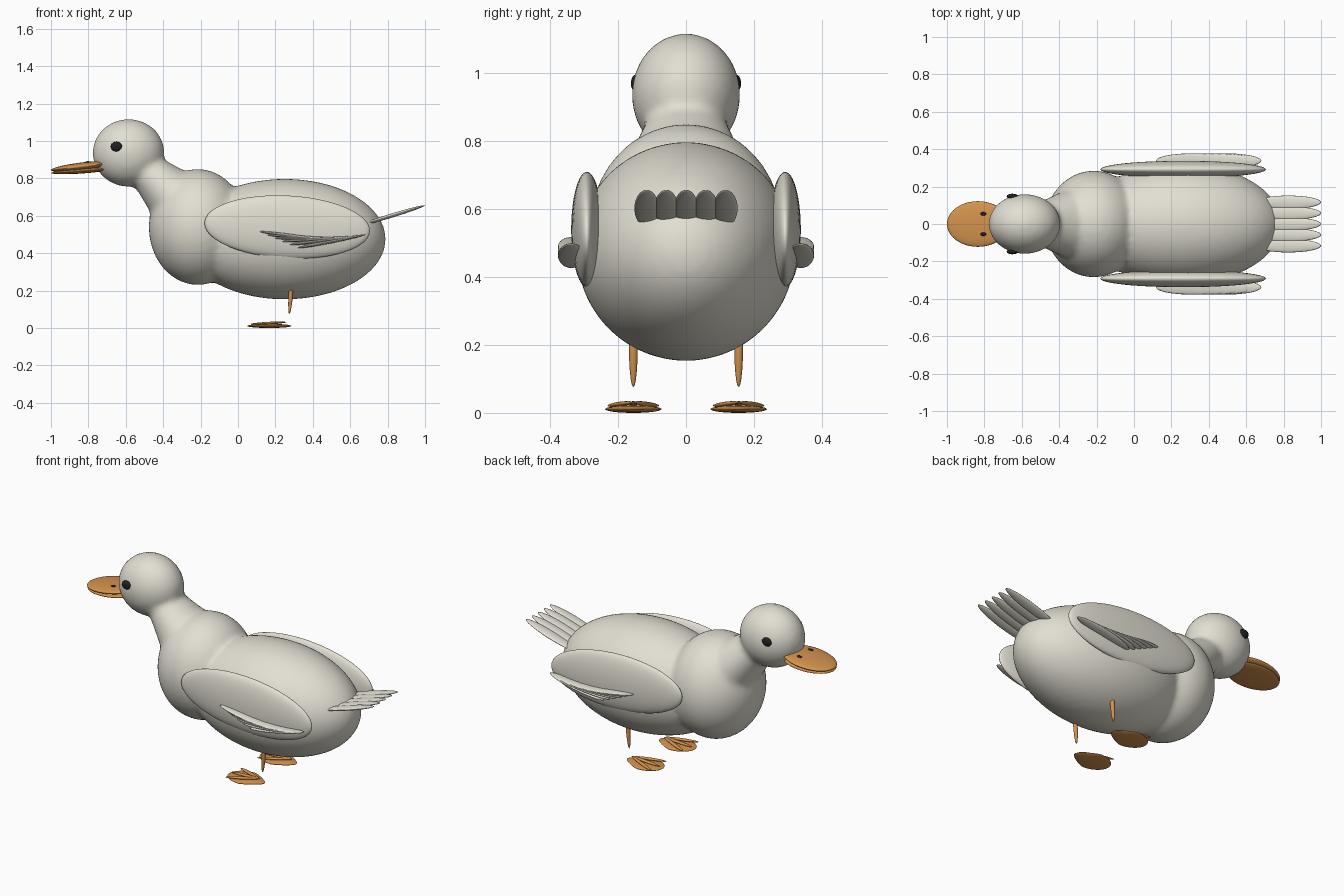
import bpy
from math import radians, atan2
from mathutils import Vector

if "Cube" in bpy.data.objects:
    bpy.data.objects.remove(bpy.data.objects["Cube"], do_unlink=True)


def material(name, rgb):
    m = bpy.data.materials.new(name)
    m.use_nodes = True
    m.diffuse_color = (*rgb, 1)
    bsdf = m.node_tree.nodes["Principled BSDF"]
    bsdf.inputs["Base Color"].default_value = (*rgb, 1)
    bsdf.inputs["Roughness"].default_value = 0.7
    return m


cream = material("cream feathers", (0.76, 0.74, 0.65))
orange = material("orange", (0.65, 0.29, 0.075))
black = material("black", (0.015, 0.015, 0.015))


def finish(name, mat):
    ob = bpy.context.object
    ob.name = ob.data.name = name
    ob.data.materials.append(mat)
    bpy.ops.object.shade_smooth()
    return ob


def ellipsoid(name, loc, radii, mat, pitch=0, yaw=0, seg=32):
    """Pitch lifts the +x end, yaw turns about z; both in degrees."""
    bpy.ops.mesh.primitive_uv_sphere_add(
        segments=seg, ring_count=seg // 2, location=loc,
        rotation=(0, radians(-pitch), radians(yaw)))
    bpy.context.object.scale = radii
    bpy.ops.object.transform_apply(location=False, rotation=False, scale=True)
    return finish(name, mat)


# Body, breast, neck and head blended into one skin
parts = [
    ellipsoid("body", (0.25, 0, 0.475), (0.54, 0.322, 0.322), cream, seg=64),
    ellipsoid("breast", (-0.215, 0, 0.54), (0.262, 0.285, 0.31), cream, seg=64),
    ellipsoid("head", (-0.585, 0, 0.936), (0.192, 0.16, 0.181), cream, seg=64),
]
low, high = Vector((-0.29, 0, 0.65)), Vector((-0.53, 0, 0.88))
axis = high - low
bpy.ops.mesh.primitive_cone_add(
    vertices=48, radius1=0.175, radius2=0.085, depth=axis.length,
    location=(low + high) / 2, rotation=(0, atan2(axis.x, axis.z), 0))
bpy.context.object.scale.y = 1.2
parts.append(finish("neck", cream))
for ob in parts:
    ob.select_set(True)
bpy.context.view_layer.objects.active = parts[0]
bpy.ops.object.join()
body = bpy.context.object
remesh = body.modifiers.new("blend", "REMESH")
remesh.mode = "VOXEL"
remesh.voxel_size = 0.016
remesh.use_smooth_shade = True
soften = body.modifiers.new("soften", "SMOOTH")
soften.factor = 0.5
soften.iterations = 8

# Tail fan
for i in range(5):
    ellipsoid(f"tail_feather_{i + 1}", (0.825, (i - 2) * 0.058, 0.602),
              (0.183, 0.036, 0.011), cream, pitch=17)

# Bill
ellipsoid("upper_bill", (-0.835, 0, 0.864), (0.166, 0.122, 0.021), orange, pitch=7, seg=48)
ellipsoid("lower_bill", (-0.835, 0, 0.840), (0.163, 0.115, 0.014), orange, pitch=4, seg=48)


def foot_web(name, y):
    """Flat sole that narrows towards the heel."""
    web = ellipsoid(name, (0.168, y, 0.011), (0.118, 0.083, 0.011), orange, seg=48)
    for v in web.data.vertices:
        t = max(0, v.co.x / 0.118)
        v.co.y *= 1 - 0.45 * t


for side, s in (("left", 1), ("right", -1)):
    # Face
    ellipsoid(f"{side}_eye", (-0.65, s * 0.148, 0.97), (0.031, 0.014, 0.026), black, seg=20)
    ellipsoid(f"{side}_nostril", (-0.805, s * 0.054, 0.885), (0.016, 0.010, 0.007),
              black, pitch=7, seg=16)

    # Wing with a fan of slats
    ellipsoid(f"{side}_wing", (0.263, s * 0.292, 0.54), (0.443, 0.046, 0.168),
              cream, pitch=-3, seg=48)
    for i in range(6):
        t = i / 5
        ellipsoid(f"{side}_wing_feather_{i + 1}",
                  (0.30 + 0.2 * t, s * 0.338, 0.49 - 0.027 * t),
                  (0.185, 0.039, 0.010), cream, pitch=-8 + 19 * t, seg=24)

    # Leg and foot
    ellipsoid(f"{side}_leg", (0.283, s * 0.155, 0.195), (0.012, 0.013, 0.12),
              orange, pitch=-4, seg=20)
    foot_web(f"{side}_foot", s * 0.155)
    for i in (-1, 0, 1):
        ellipsoid(f"{side}_toe_{i + 2}", (0.163, s * 0.155 + i * 0.038, 0.026),
                  (0.097, 0.012, 0.007), orange, pitch=3, yaw=-i * 22, seg=20)
